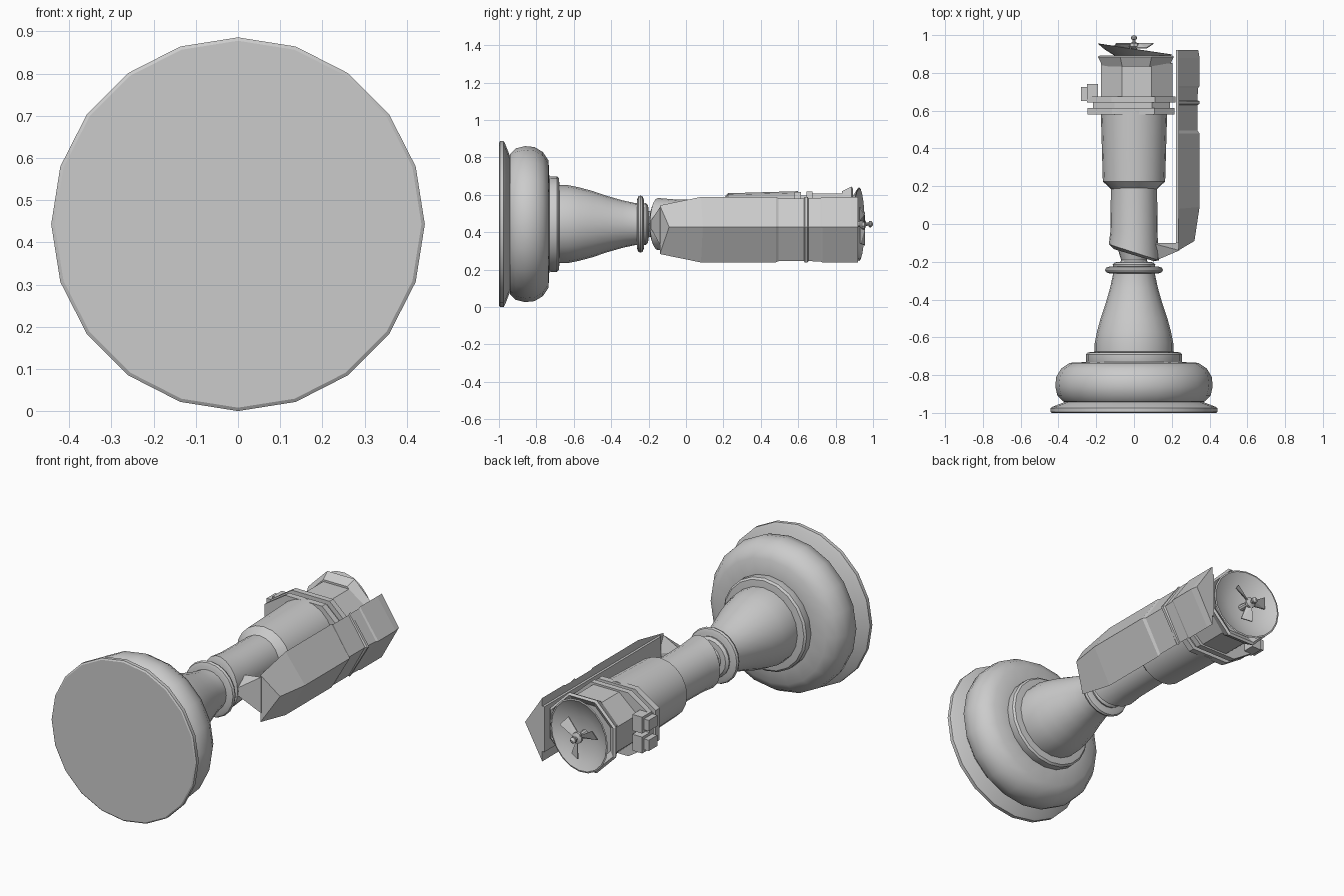
import bpy, bmesh, math
from mathutils import Vector, Matrix

cube = bpy.data.objects.get("Cube")
if cube:
    bpy.data.objects.remove(cube)

CZ = 0.443  # height of the long axis

grey = bpy.data.materials.new("plain grey")
grey.use_nodes = True
grey.diffuse_color = (0.6, 0.6, 0.6, 1)
grey.node_tree.nodes["Principled BSDF"].inputs["Base Color"].default_value = (0.6, 0.6, 0.6, 1)


def finish(name, bm, smooth=None):
    bmesh.ops.recalc_face_normals(bm, faces=bm.faces)
    mesh = bpy.data.meshes.new(name)
    bm.to_mesh(mesh)
    bm.free()
    obj = bpy.data.objects.new(name, mesh)
    bpy.context.collection.objects.link(obj)
    mesh.materials.append(grey)
    if smooth:
        bpy.ops.object.select_all(action='DESELECT')
        obj.select_set(True)
        bpy.context.view_layer.objects.active = obj
        bpy.ops.object.shade_smooth_by_angle(angle=math.radians(smooth))
    return obj


def skin(name, rings, smooth=None):
    """Join a row of equal point rings and cap both ends."""
    bm = bmesh.new()
    loops = [[bm.verts.new(p) for p in ring] for ring in rings]
    n = len(loops[0])
    for a, b in zip(loops, loops[1:]):
        for i in range(n):
            j = (i + 1) % n
            bm.faces.new((a[i], a[j], b[j], b[i]))
    bm.faces.new(loops[0])
    bm.faces.new(loops[-1])
    return finish(name, bm, smooth)


def lathe(name, profile, sides=20, squash=1, cx=0, turn=0, smooth=32, slopes=None):
    """Turn (y, radius) stations around the long axis."""
    rings = []
    for k, (y, r) in enumerate(profile):
        s = slopes[k] if slopes else 0
        ring = []
        for i in range(sides):
            a = math.tau * (i + turn) / sides
            x = r * math.sin(a)
            ring.append((cx + x, y + s * x, CZ + squash * r * math.cos(a)))
        rings.append(ring)
    return skin(name, rings, smooth)


def hull(name, points):
    bm = bmesh.new()
    for p in points:
        bm.verts.new(p)
    bmesh.ops.convex_hull(bm, input=bm.verts)
    bmesh.ops.dissolve_limit(bm, angle_limit=0.01, verts=bm.verts, edges=bm.edges)
    return finish(name, bm)


def box(name, x0, x1, y0, y1, z0, z1):
    return hull(name, [(x, y, CZ + z) for x in (x0, x1) for y in (y0, y1) for z in (z0, z1)])


# Turned pedestal
lathe("base_foot", [(-1, 0.435), (-0.995, 0.443), (-0.975, 0.443), (-0.967, 0.43),
                    (-0.94, 0.36), (-0.92, 0.36)])
lathe("base_cushion", [(-0.945, 0.35), (-0.94, 0.375), (-0.91, 0.405), (-0.86, 0.417),
                       (-0.81, 0.412), (-0.765, 0.385), (-0.735, 0.34), (-0.73, 0.24)])
lathe("base_ring", [(-0.74, 0.25), (-0.725, 0.255), (-0.69, 0.255), (-0.68, 0.245), (-0.675, 0.2)])
lathe("stem", [(-0.69, 0.208), (-0.63, 0.208), (-0.57, 0.196), (-0.5, 0.177), (-0.42, 0.15),
               (-0.34, 0.127), (-0.27, 0.112), (-0.25, 0.112)])
lathe("collar", [(-0.262, 0.13), (-0.255, 0.148), (-0.243, 0.153), (-0.232, 0.148), (-0.225, 0.13)])
lathe("collar_ring", [(-0.228, 0.11), (-0.215, 0.113), (-0.203, 0.1), (-0.2, 0.075)])
lathe("neck", [(-0.21, 0.075), (-0.19, 0.068), (-0.12, 0.09)])

# Tower, with a slanted lower end
lathe("tower_shaft", [(-0.165, 0.105), (-0.15, 0.133), (-0.05, 0.125), (0.22, 0.122)],
      squash=1.05, slopes=[-0.3, -0.32, -0.1, 0])
lathe("tower_barrel", [(0.185, 0.122), (0.225, 0.165), (0.4, 0.17), (0.6, 0.176)], squash=1.0)

# Stacked platform, pointed towards the lookout side
half = [(0.22, 0.075), (0.11, 0.175), (-0.12, 0.175), (-0.25, 0.09)]
outline = half + [(x, -z) for x, z in reversed(half)]
for k, (y0, y1, s) in enumerate([(0.58, 0.615, 0.98), (0.615, 0.643, 0.87), (0.643, 0.675, 1)]):
    skin(f"platform_layer_{k + 1}",
         [[(x * s, y, CZ + z * s) for x, z in outline] for y in (y0, y1)])

# Lookout blocks
for side, z0, z1 in (("upper", 0.01, 0.1), ("lower", -0.1, -0.01)):
    box(f"lookout_{side}", -0.25, -0.19, 0.66, 0.74, z0, z1)
    box(f"lookout_{side}_lip", -0.28, -0.24, 0.65, 0.725, z0 + 0.015, z1 - 0.015)

# Eight sided room and its flared rim
lathe("room", [(0.66, 0.205), (0.85, 0.205), (0.86, 0.19)], sides=8, squash=0.87,
      cx=0.015, turn=0.5, smooth=None)
lathe("room_rim", [(0.835, 0.19), (0.885, 0.218), (0.893, 0.205), (0.87, 0.17)], sides=8,
      cx=0.01, turn=0.5, smooth=None)

# Dish with its rotor, made facing +y and then tipped aside
tip = Matrix.Translation((0.005, 0.925, CZ)) @ Matrix.Rotation(math.radians(-8.5), 4, 'Z')
bm = bmesh.new()
loops = []
for r, y in [(0.04, -0.06), (0.1, -0.05), (0.16, -0.024), (0.198, 0),
             (0.19, 0.002), (0.15, -0.02), (0.09, -0.038), (0.03, -0.045)]:
    loops.append([bm.verts.new(tip @ Vector((r * math.sin(math.tau * i / 20), y,
                                            r * math.cos(math.tau * i / 20)))) for i in range(20)])
for a, b in zip(loops, loops[1:]):
    for i in range(20):
        bm.faces.new((a[i], a[i - 1], b[i - 1], b[i]))
bm.faces.new(loops[0])
bm.faces.new(loops[-1])
finish("dish", bm, 32)

lathe("rotor_shaft", [(0.86, 0.02), (0.93, 0.016), (0.94, 0.03), (0.955, 0.03), (0.962, 0.01),
                      (0.975, 0.008), (0.98, 0.017), (0.99, 0.017), (1.0, 0.005)], sides=10)
for k in range(3):
    a = math.radians(50 + 120 * k)
    out, across = Vector((math.sin(a), 0, math.cos(a))), Vector((math.cos(a), 0, -math.sin(a)))
    pts = []
    for r, w in ((0.02, 0.01), (0.11, 0.028)):
        for s in (-1, 1):
            for t in (-0.003, 0.003):
                pts.append(Vector((0, 0.943 + t + 0.012 * s, CZ)) + out * r + across * w * s)
    hull(f"rotor_blade_{k + 1}", pts)

# Ridged shield: stations of y at ridge, y at edge, ridge x, half height
INNER = 0.235
stations = [(-0.09, -0.14, 0.32, 0.13), (0.09, 0.08, 0.347, 0.175), (0.48, 0.48, 0.347, 0.175),
            (0.495, 0.495, 0.335, 0.168), (0.63, 0.63, 0.335, 0.168), (0.635, 0.635, 0.347, 0.175),
            (0.65, 0.65, 0.347, 0.175), (0.655, 0.655, 0.335, 0.168), (0.72, 0.72, 0.34, 0.17),
            (0.73, 0.73, 0.347, 0.175), (0.88, 0.88, 0.347, 0.175), (0.92, 0.92, 0.34, 0.175)]
skin("shield", [[(INNER, ye, CZ - 0.03 + h), (x, yr, CZ - 0.015), (INNER, ye, CZ - 0.03 - h)]
                for yr, ye, x, h in stations])
box("shield_backing", 0.222, 0.24, -0.1, 0.92, -0.15, 0.1)

# Wedge bracket holding the shield
hull("shield_bracket", [(0.1, -0.2, CZ), (0.09, -0.1, CZ + 0.05), (0.09, -0.1, CZ - 0.05),
                        (0.24, -0.14, CZ + 0.09), (0.24, -0.14, CZ - 0.11), (0.24, -0.1, CZ)])
